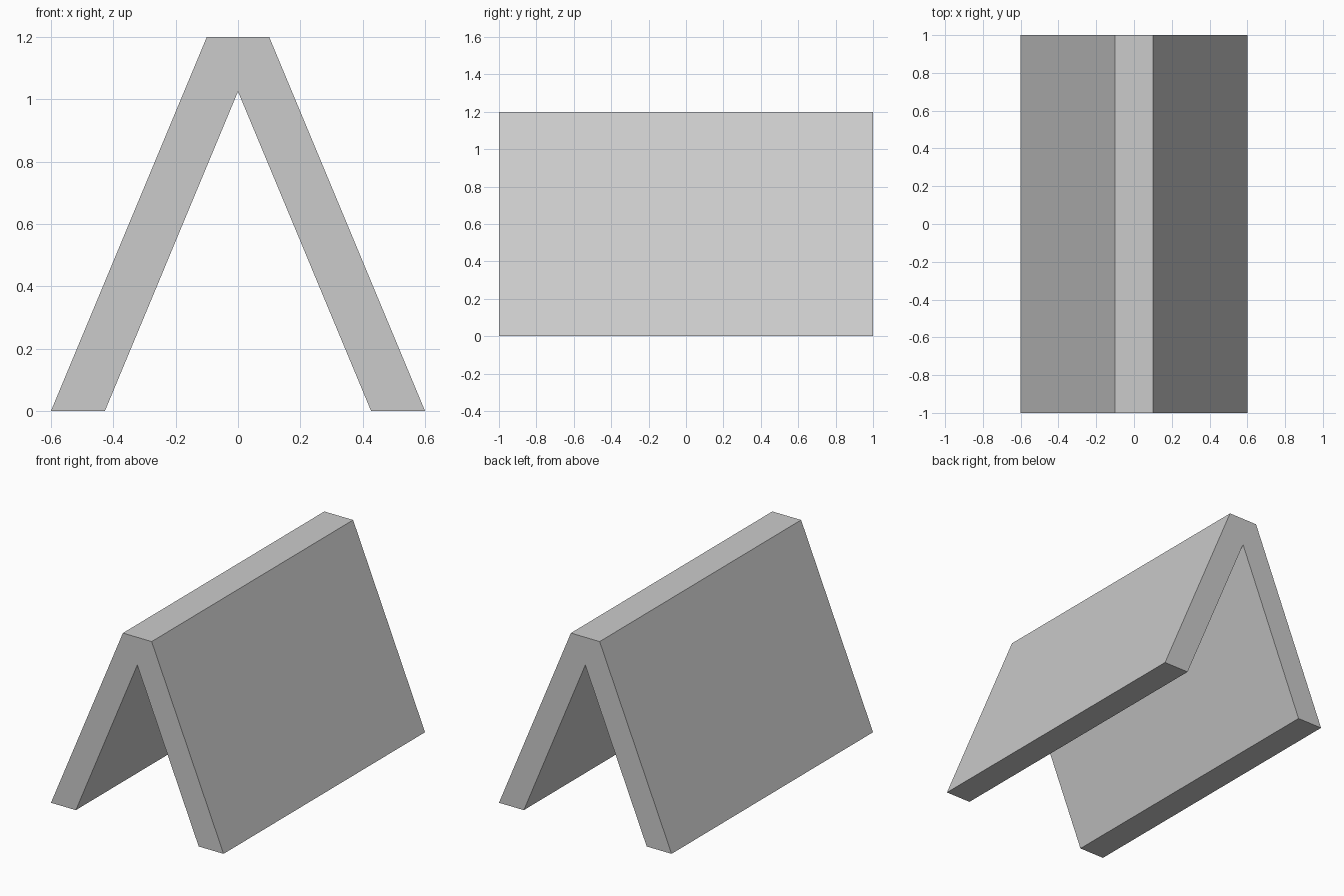
import bpy
import bmesh

cube = bpy.data.objects.get("Cube")
if cube:
    bpy.data.objects.remove(cube, do_unlink=True)

# Plain grey surface
grey = bpy.data.materials.new("light_grey")
grey.use_nodes = True
colour = (0.6, 0.6, 0.6, 1.0)
grey.diffuse_color = colour
grey.node_tree.nodes["Principled BSDF"].inputs["Base Color"].default_value = colour

# Right half of the A-shaped section, from ridge to foot to inner apex
half_length = 1.0
half = [(0.1, 1.2), (0.6, 0.0), (0.427, 0.0)]
apex = (0.0, 1.025)
profile = half + [apex] + [(-x, z) for x, z in reversed(half)]

# Extrude the section along the ridge
bm = bmesh.new()
section = bm.faces.new([bm.verts.new((x, -half_length, z)) for x, z in profile])
result = bmesh.ops.extrude_face_region(bm, geom=[section], use_keep_orig=True)
moved = [v for v in result["geom"] if isinstance(v, bmesh.types.BMVert)]
bmesh.ops.translate(bm, verts=moved, vec=(0, 2 * half_length, 0))
bmesh.ops.recalc_face_normals(bm, faces=bm.faces)

mesh = bpy.data.meshes.new("tent_frame")
bm.to_mesh(mesh)
bm.free()
mesh.materials.append(grey)
tent = bpy.data.objects.new("tent_frame", mesh)
bpy.context.collection.objects.link(tent)
